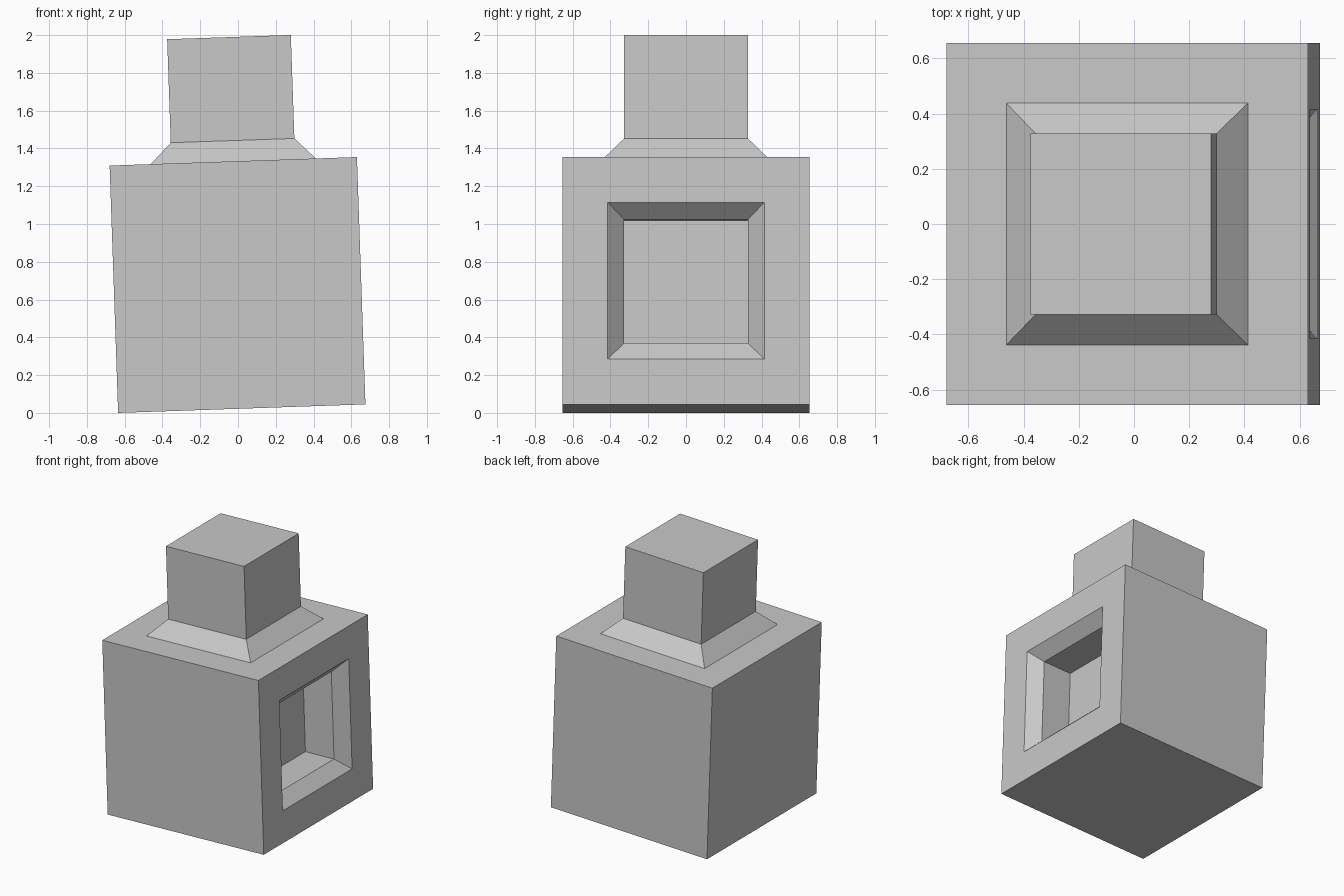
import bpy, bmesh, math
from mathutils import Matrix, Vector

if "Cube" in bpy.data.objects:
    bpy.data.objects.remove(bpy.data.objects["Cube"])

HALF = 0.655      # half of the cube edge
CORE = 0.3275     # half width of the peg and of the socket
TILT = math.radians(-1.97)

grey = bpy.data.materials.new("light grey")
grey.diffuse_color = (0.58, 0.58, 0.58, 1)
grey.use_nodes = True
grey.node_tree.nodes["Principled BSDF"].inputs["Base Color"].default_value = grey.diffuse_color


def step(bm, face, half, shift):
    """Extrude a square face, move it along its normal and resize it."""
    n = face.normal.copy()
    new = bmesh.ops.extrude_discrete_faces(bm, faces=[face])["faces"][0]
    c = new.calc_center_median()
    old = (new.verts[0].co - c).length / math.sqrt(2)
    for v in new.verts:
        v.co = c + (v.co - c) * (half / old) + n * shift
    bm.normal_update()
    return new


def face_towards(bm, direction):
    return max(bm.faces, key=lambda f: f.normal.dot(Vector(direction)))


bm = bmesh.new()
bmesh.ops.create_cube(bm, size=2 * HALF)
bm.normal_update()

# Peg on top: flared collar, then a square block
top = face_towards(bm, (0, 0, 1))
for half, shift in ((0.4375, 0), (CORE, 0.11), (CORE, 0.548)):
    top = step(bm, top, half, shift)

# Socket in the right side: bevelled mouth, then a square recess
side = max((f for f in bm.faces if f.normal.x > 0.9),
           key=lambda f: f.calc_area())
for half, shift in ((0.415, 0), (CORE, -0.0875), (CORE, -0.24)):
    side = step(bm, side, half, shift)

# Lean the whole block slightly and stand it on the ground
bm.transform(Matrix.Rotation(TILT, 4, 'Y'))
low = min(v.co.z for v in bm.verts)
bm.transform(Matrix.Translation((-0.0025, 0, -low)))
bmesh.ops.recalc_face_normals(bm, faces=bm.faces[:])

mesh = bpy.data.meshes.new("peg_and_socket_block")
bm.to_mesh(mesh)
bm.free()
mesh.materials.append(grey)
block = bpy.data.objects.new("peg_and_socket_block", mesh)
bpy.context.collection.objects.link(block)
